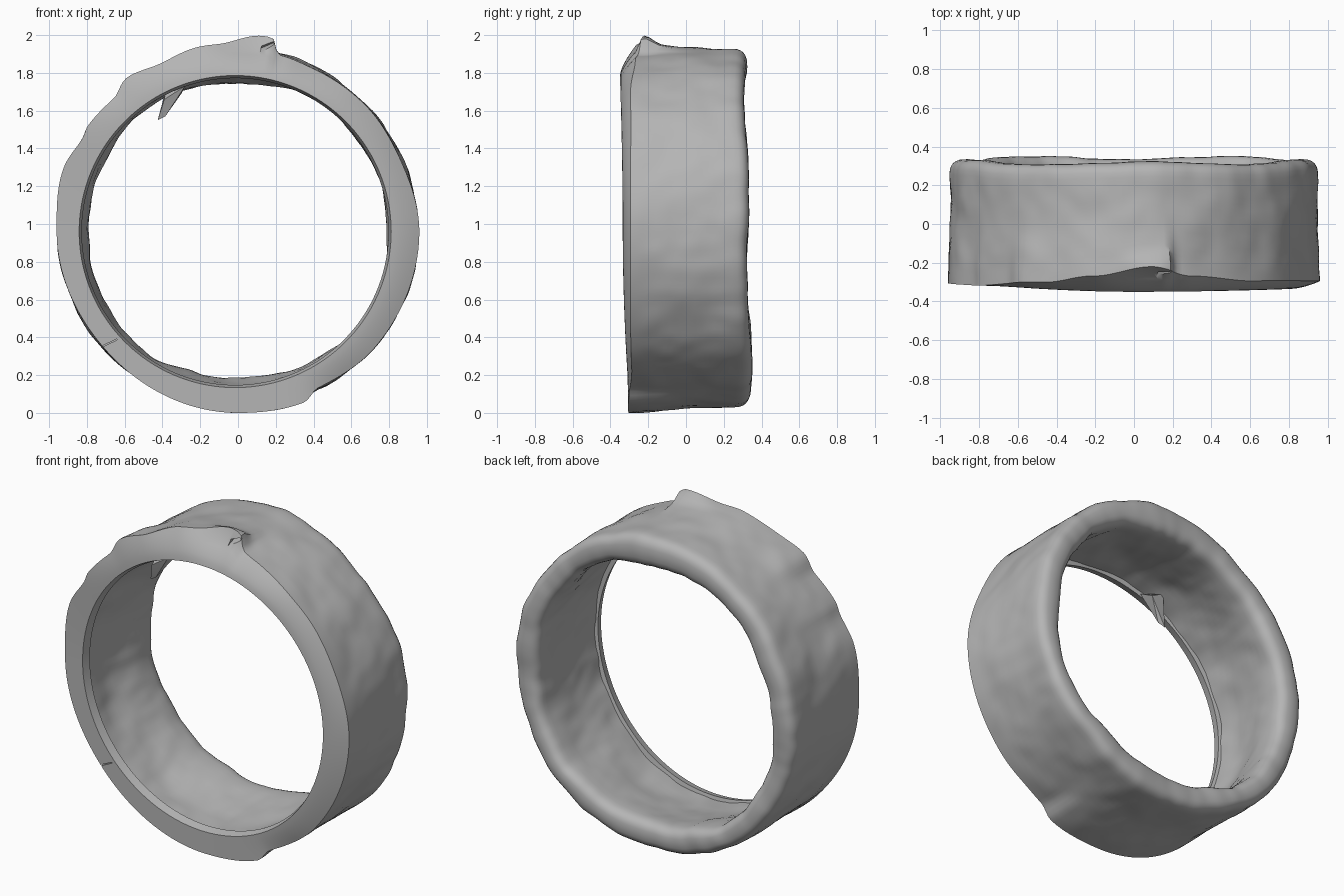
import bpy, bmesh, math
from mathutils import Vector, noise

cube = bpy.data.objects.get("Cube")
if cube:
    bpy.data.objects.remove(cube, do_unlink=True)

grey = bpy.data.materials.new("neutral_grey")
grey.use_nodes = True
COLOUR = (0.46, 0.46, 0.46, 1)
grey.diffuse_color = COLOUR
grey.node_tree.nodes["Principled BSDF"].inputs["Base Color"].default_value = COLOUR

CZ = 0.96
STEPS = 240

# Values by angle in degrees, counted from +x towards +z
OUTER = [(0, .96), (25, .94), (45, .95), (65, .95), (77, .96), (80, 1.0), (90, .995),
         (102, 1.0), (115, .98), (126, 1.005), (133, .965), (145, .972), (149, .96),
         (160, .983), (180, .96), (220, .94), (270, .96), (291, .97), (297, .93),
         (320, .95), (360, .96)]
INNER = [(0, .79), (60, .805), (90, .78), (125, .81), (170, .79), (235, .80), (252, .775),
         (280, .78), (305, .795), (320, .82), (360, .79)]
FRONT = [(0, -.335), (90, -.35), (180, -.305), (270, -.305), (360, -.335)]
BEVEL = [(0, .04), (50, .05), (72, .08), (85, .13), (102, .08), (118, .04), (150, 0),
         (285, 0), (310, .03), (360, .04)]


def smooth(t):
    t = max(0.0, min(1.0, t))
    return t * t * (3 - 2 * t)


def at(table, deg):
    for (a, u), (b, v) in zip(table, table[1:]):
        if a <= deg <= b:
            return u + (v - u) * smooth((deg - a) / (b - a))


def section(deg):
    """Closed (y, radius) outline of the band at one angle."""
    a = math.radians(deg)
    r_out, r_in = at(OUTER, deg), at(INNER, deg)
    y_front, bevel = at(FRONT, deg), at(BEVEL, deg)
    lip = .826 - .015 * math.cos(a)
    r_back = .95 + .018 * math.sin(a) ** 3
    y_back = .328 - .016 * math.sin(a) + .008 * math.sin(5 * a)

    def bump(y, seed, size):
        p = Vector((math.cos(a), y, math.sin(a))) * 4.5 + Vector((seed, 0, 0))
        return size * (noise.noise(p) + .4 * noise.noise(p * 2.4))

    y_back += bump(.3, 4, .008)
    pts = []
    # front face from inner lip, curling back to the outer rim
    width = r_out - lip
    for i in range(6):
        t = i / 6
        pts.append((y_front + bevel * t ** 1.6, lip + width * t))
    # outer wall, with the pinched crest at the top
    y0, y1 = y_front + bevel, y_back - .08
    for i in range(16):
        t = i / 16
        y = y0 + (y1 - y0) * t
        r = r_out + (r_back - r_out) * smooth(t * 1.4)
        peak = smooth((deg - 77) / 3) * smooth((97 - deg) / 14)
        r += .045 * peak * math.exp(-((y + .22) / .06) ** 2)
        pts.append((y, r + bump(y, 0, .012) * smooth(t * 4)))
    # rounded back rim
    r_a, r_b = r_back + bump(y1, 0, .012), r_in + bump(y1, 9, .014)
    mid, half = (r_a + r_b) / 2, (r_a - r_b) / 2
    for i in range(13):
        q = math.pi * i / 12
        c, s = math.cos(q), math.sin(q)
        pts.append((y1 + .08 * s ** .8, mid + math.copysign(abs(c) ** .75, c) * half))
    # inner wall, widening towards the front
    for i in range(1, 13):
        t = i / 12
        y = y1 + (y_front + .055 - y1) * t
        r = r_in + (lip + .008 - r_in) * smooth(t * 1.3)
        pts.append((y, r + bump(y, 9, .014)))
    # smooth collar standing inside the front edge
    pts.append((y_front + .05, lip - .014))
    return pts


def add_mesh(name, bm):
    bmesh.ops.recalc_face_normals(bm, faces=bm.faces)
    me = bpy.data.meshes.new(name)
    bm.to_mesh(me)
    bm.free()
    me.materials.append(grey)
    ob = bpy.data.objects.new(name, me)
    bpy.context.collection.objects.link(ob)
    return ob


def add_hull(name, points):
    bm = bmesh.new()
    bmesh.ops.convex_hull(bm, input=[bm.verts.new(p) for p in points])
    return add_mesh(name, bm)


# Band
bm = bmesh.new()
rings = []
for k in range(STEPS):
    deg = 360 * k / STEPS
    a = math.radians(deg)
    rings.append([bm.verts.new((r * math.cos(a), y, CZ + r * math.sin(a)))
                  for y, r in section(deg)])
for k in range(STEPS):
    p, q = rings[k], rings[(k + 1) % STEPS]
    for i in range(len(p)):
        j = (i + 1) % len(p)
        bm.faces.new((p[i], p[j], q[j], q[i]))
band = add_mesh("band", bm)

# Notch beside the crest and the hairline crack in the front face
notch = add_hull("notch_cutter", [(.115, -.37, 1.865), (.14, -.37, 1.985), (.21, -.37, 1.985),
                                  (.19, -.37, 1.91), (.12, -.21, 1.93), (.19, -.22, 1.96)])
crack = add_hull("crack_cutter", [(x, y, z + d) for x, z in ((-.74, .342), (-.64, .389))
                                  for y in (-.33, -.27) for d in (-.003, .003)])
for cutter in (notch, crack):
    cutter.hide_render = True
    mod = band.modifiers.new("cut", "BOOLEAN")
    mod.operation = "DIFFERENCE"
    mod.object = cutter
    bpy.context.view_layer.objects.active = band
    bpy.ops.object.modifier_apply(modifier=mod.name)
    bpy.data.objects.remove(cutter, do_unlink=True)

# Loose splinter hanging inside the top of the band
splinter = add_hull("inner_splinter", [(-.425, -.24, 1.55), (-.385, -.25, 1.57), (-.39, -.28, 1.66),
                                       (-.28, -.28, 1.73), (-.36, -.2, 1.72), (-.30, -.2, 1.69),
                                       (-.38, -.2, 1.72)])

for ob in (band, splinter):
    bpy.ops.object.select_all(action="DESELECT")
    ob.select_set(True)
    bpy.context.view_layer.objects.active = ob
    bpy.ops.object.shade_smooth_by_angle(angle=math.radians(38))
